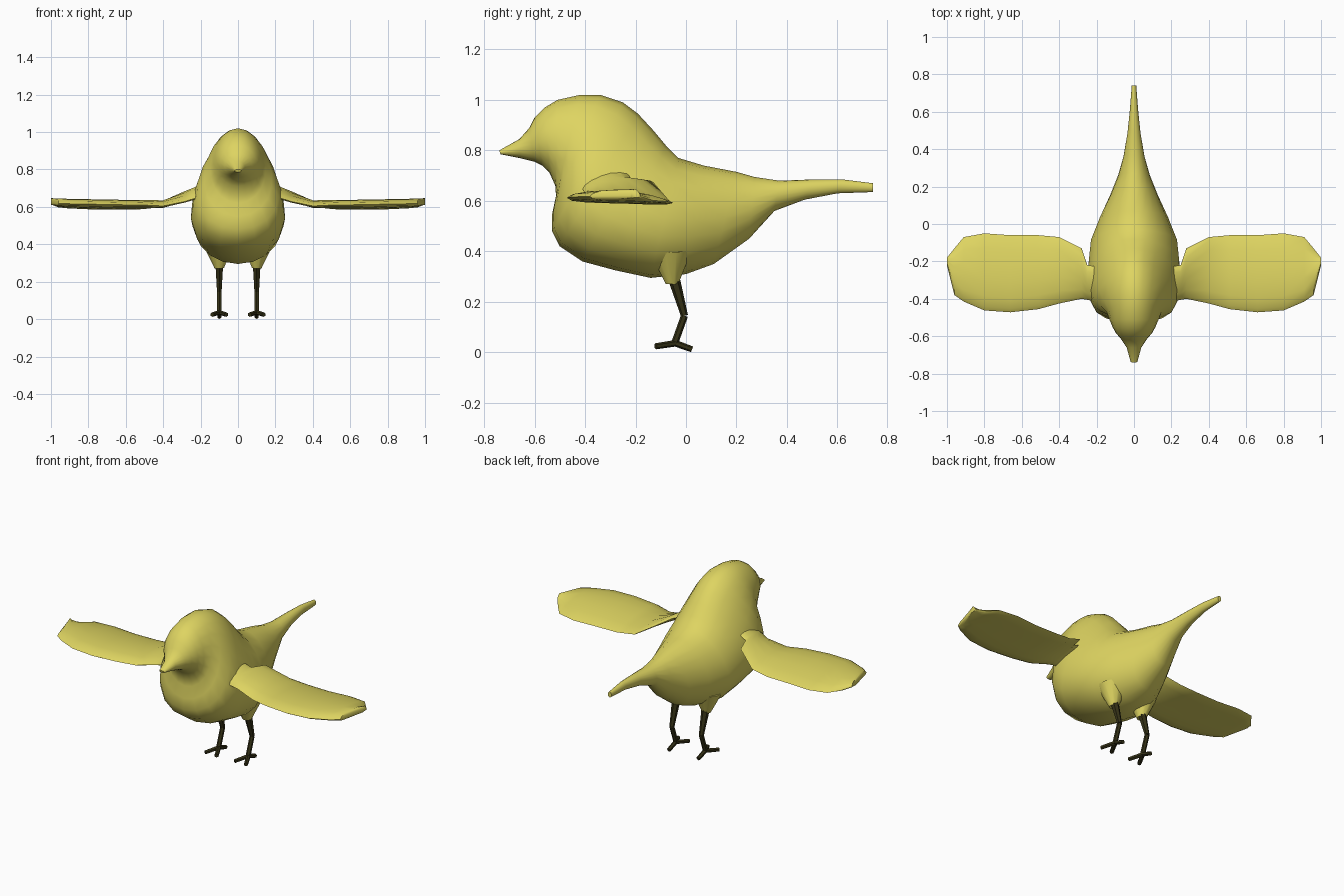
import bpy, bmesh, math
from mathutils import Vector


def material(name, rgb):
    m = bpy.data.materials.new(name)
    m.diffuse_color = (*rgb, 1)
    return m


YELLOW = material("yellow plumage", (0.73, 0.66, 0.12))
DARK = material("dark leg", (0.035, 0.031, 0.008))


def finish(name, bm, mat, angle, mirror=False):
    bmesh.ops.recalc_face_normals(bm, faces=bm.faces)
    me = bpy.data.meshes.new(name)
    bm.to_mesh(me)
    bm.free()
    me.materials.append(mat)
    ob = bpy.data.objects.new(name, me)
    bpy.context.collection.objects.link(ob)
    if mirror:
        ob.modifiers.new("Mirror", 'MIRROR')
    bpy.ops.object.select_all(action='DESELECT')
    ob.select_set(True)
    bpy.context.view_layer.objects.active = ob
    bpy.ops.object.shade_smooth_by_angle(angle=math.radians(angle))
    return ob


def loft(rings):
    """Skin a list of closed point rings and cap both ends."""
    bm = bmesh.new()
    vs = [[bm.verts.new(p) for p in r] for r in rings]
    n = len(vs[0])
    for a, b in zip(vs, vs[1:]):
        for i in range(n):
            j = (i + 1) % n
            bm.faces.new((a[i], a[j], b[j], b[i]))
    bm.faces.new(vs[0])
    bm.faces.new(vs[-1])
    return bm


# Body: tilted rings from beak to tail
# (top y, top z, bottom y, bottom z, upper half width, lower half width)
body = [
    (-0.74, 0.80, -0.735, 0.785, 0.018, 0.018),
    (-0.66, 0.845, -0.66, 0.77, 0.038, 0.04),
    (-0.62, 0.89, -0.60, 0.755, 0.07, 0.075),
    (-0.60, 0.93, -0.57, 0.74, 0.092, 0.10),
    (-0.56, 0.97, -0.54, 0.71, 0.11, 0.12),
    (-0.51, 1.00, -0.518, 0.66, 0.125, 0.135),
    (-0.42, 1.02, -0.515, 0.62, 0.135, 0.16),
    (-0.34, 1.02, -0.53, 0.55, 0.15, 0.21),
    (-0.25, 0.99, -0.53, 0.48, 0.16, 0.27),
    (-0.19, 0.945, -0.50, 0.42, 0.165, 0.30),
    (-0.13, 0.88, -0.41, 0.36, 0.18, 0.31),
    (-0.08, 0.82, -0.28, 0.325, 0.19, 0.29),
    (-0.03, 0.77, -0.14, 0.295, 0.20, 0.26),
    (0.07, 0.74, 0.00, 0.31, 0.165, 0.20),
    (0.20, 0.715, 0.11, 0.35, 0.115, 0.14),
    (0.27, 0.695, 0.25, 0.45, 0.085, 0.085),
    (0.37, 0.68, 0.35, 0.56, 0.058, 0.055),
    (0.50, 0.685, 0.47, 0.605, 0.036, 0.034),
    (0.62, 0.685, 0.60, 0.63, 0.022, 0.022),
    (0.74, 0.67, 0.74, 0.635, 0.012, 0.012),
]


def body_ring(ty, tz, by, bz, wt, wb, n=20):
    ring = []
    for i in range(n):
        a = 2 * math.pi * i / n
        t = (1 - math.cos(a)) / 2
        ring.append((math.sin(a) * (wt + (wb - wt) * t),
                     ty + (by - ty) * t, tz + (bz - tz) * t))
    return ring


finish("body", loft([body_ring(*r) for r in body]), YELLOW, 60)

# Wings: sections along x (x, front y, back y, front z, back z, thickness)
wing = [
    (0.18, -0.42, -0.23, 0.66, 0.715, 0.05),
    (0.25, -0.405, -0.22, 0.64, 0.685, 0.045),
    (0.28, -0.40, -0.13, 0.63, 0.675, 0.04),
    (0.40, -0.425, -0.07, 0.605, 0.605, 0.04),
    (0.51, -0.455, -0.06, 0.61, 0.592, 0.046),
    (0.66, -0.472, -0.06, 0.612, 0.59, 0.05),
    (0.80, -0.462, -0.05, 0.615, 0.592, 0.05),
    (0.91, -0.415, -0.07, 0.617, 0.597, 0.048),
    (0.96, -0.38, -0.13, 0.618, 0.602, 0.045),
    (1.00, -0.22, -0.18, 0.62, 0.617, 0.035),
]


def wing_ring(x, yf, yb, zf, zb, th, n=14):
    ring = []
    for i in range(n):
        a = 2 * math.pi * i / n
        t = (1 - math.cos(a)) / 2
        camber = 0.012 * math.sin(math.pi * t)
        half = th / 2 * (1.15 - 0.45 * t)
        ring.append((x, yf + (yb - yf) * t,
                     zf + (zb - zf) * t + camber + half * math.sin(a)))
    return ring


finish("wings", loft([wing_ring(*r) for r in wing]), YELLOW, 50, mirror=True)


def rod(bm, p, q, r1, r2, sides=6):
    """Tapered rod between two points."""
    p, q = Vector(p), Vector(q)
    d = q - p
    mat = d.to_track_quat('Z', 'Y').to_matrix().to_4x4()
    mat.translation = (p + q) / 2
    bmesh.ops.create_cone(bm, cap_ends=True, segments=sides, radius1=r1,
                          radius2=r2, depth=d.length, matrix=mat)


# Feathered thighs
bm = bmesh.new()
rod(bm, (0.105, -0.06, 0.40), (0.10, -0.055, 0.272), 0.085, 0.026, 12)
finish("thighs", bm, YELLOW, 50, mirror=True)

# Legs and feet: shin, ankle, two front toes and one back toe
bm = bmesh.new()
hip, knee, ankle = (0.10, -0.05, 0.30), (0.10, -0.006, 0.145), (0.10, -0.045, 0.036)
rod(bm, hip, knee, 0.024, 0.014)
rod(bm, knee, ankle, 0.014, 0.014)
for toe in ((0.062, -0.12, 0.024), (0.138, -0.12, 0.024), (0.10, 0.024, 0.012)):
    rod(bm, (0.10, -0.042, 0.036), toe, 0.013, 0.012)
finish("legs", bm, DARK, 30, mirror=True)
